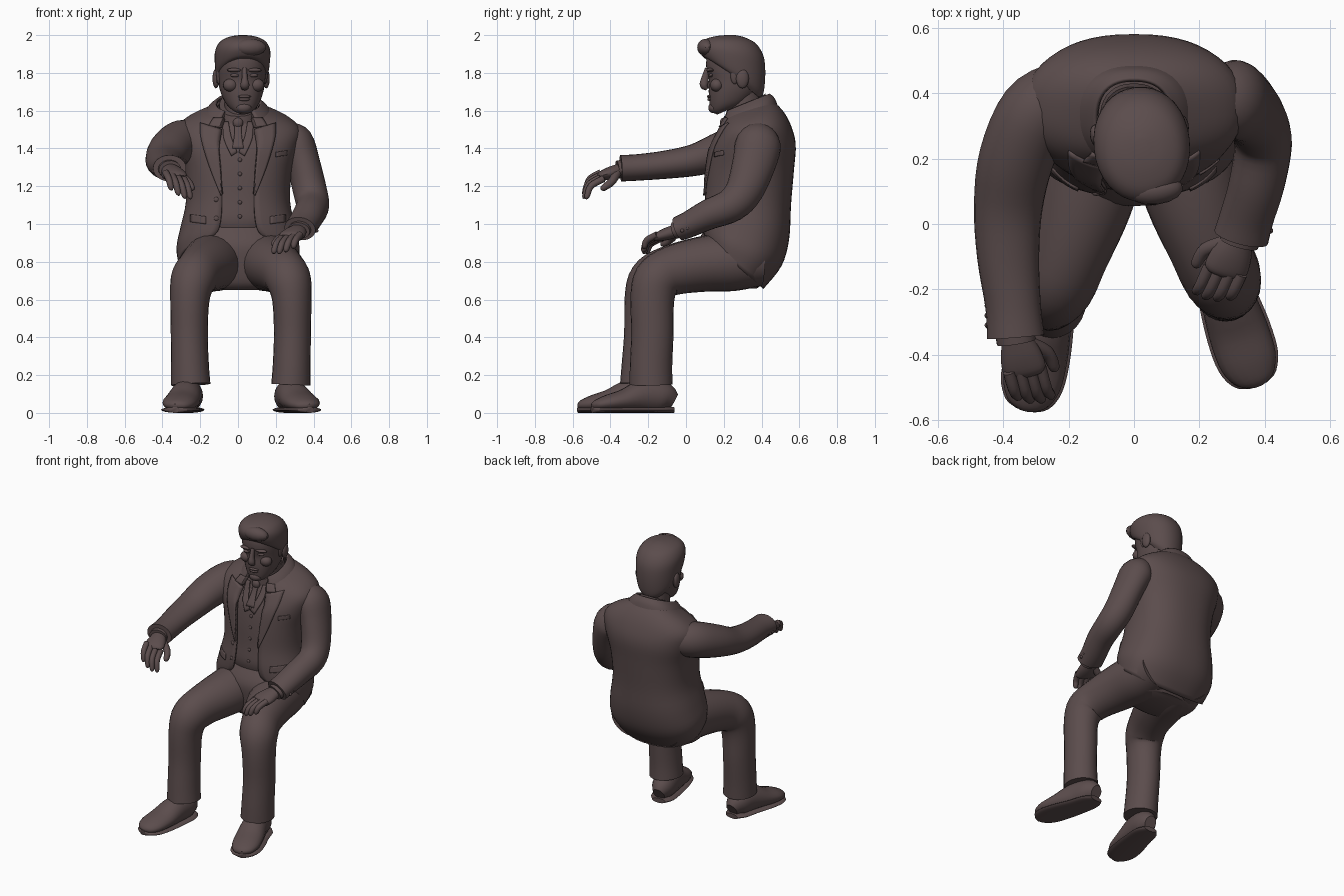
import bpy, bmesh, math
from mathutils import Vector, Matrix
from mathutils.bvhtree import BVHTree

cube = bpy.data.objects.get("Cube")
if cube:
    bpy.data.objects.remove(cube)

cloth = bpy.data.materials.new("dark_umber")
cloth.use_nodes = True
cloth.diffuse_color = (.105, .073, .073, 1)
shader = cloth.node_tree.nodes["Principled BSDF"]
shader.inputs["Base Color"].default_value = cloth.diffuse_color
shader.inputs["Roughness"].default_value = .8
parts = []


def finish(name, bm, thickness=0):
    bmesh.ops.recalc_face_normals(bm, faces=bm.faces)
    mesh = bpy.data.meshes.new(name)
    bm.to_mesh(mesh)
    bm.free()
    mesh.materials.append(cloth)
    obj = bpy.data.objects.new(name, mesh)
    bpy.context.collection.objects.link(obj)
    if thickness:
        solid = obj.modifiers.new("thickness", "SOLIDIFY")
        solid.thickness = thickness
        solid.offset = 0
    parts.append(obj)
    return obj


def dense(rows, steps=4):
    """Smoothly interpolate between rows of numbers."""
    out = []
    last = len(rows) - 1
    for i in range(last):
        a, b, c, d = rows[max(i - 1, 0)], rows[i], rows[i + 1], rows[min(i + 2, last)]
        for s in range(steps):
            t = s / steps
            out.append([q + t / 2 * (r - p + t * (2*p - 5*q + 4*r - u + t * (3*(q - r) + u - p)))
                        for p, q, r, u in zip(a, b, c, d)])
    return out + [list(rows[-1])]


def skin(name, rings, closed=True, thickness=0):
    bm = bmesh.new()
    loops = [[bm.verts.new(p) for p in ring] for ring in rings]
    n = len(loops[0])
    for low, high in zip(loops, loops[1:]):
        for i in range(n if closed else n - 1):
            j = (i + 1) % n
            bm.faces.new((low[i], low[j], high[j], high[i]))
    if closed:
        bm.faces.new(loops[0])
        bm.faces.new(loops[-1])
    return finish(name, bm, thickness)


def bend(value, power):
    return math.copysign(abs(value) ** power, value)


def loft(name, rows, cx=0, power=.85, n=36, thickness=0):
    """Rows: front z, back z, half width, front y, back y, optional front gap."""
    gap = len(rows[0]) > 5
    rings = []
    for row in dense(rows):
        zf, zb, rx, yf, yb = row[:5]
        start = math.asin(min(1, (max(row[5], 0) / rx) ** (1 / power))) if gap else 0
        ring = []
        for i in range(n):
            a = start + (2 * math.pi - 2 * start) * i / (n - 1 if gap else n)
            s, c = bend(math.sin(a), power), bend(math.cos(a), power)
            ring.append((cx + rx * s, (yf + yb) / 2 - (yb - yf) / 2 * c,
                         (zf + zb) / 2 + (zf - zb) / 2 * c))
        rings.append(ring)
    return skin(name, rings, not gap, thickness)


def limb(name, rows, n=18, floor=None):
    """Rows: x, y, z, sideways radius, other radius."""
    rows = dense(rows)
    rings = []
    for i, row in enumerate(rows):
        ahead, behind = rows[min(i + 1, len(rows) - 1)], rows[max(i - 1, 0)]
        tangent = (Vector(ahead[:3]) - Vector(behind[:3])).normalized()
        side = Vector((1, 0, 0))
        side = (side - tangent * side.dot(tangent)).normalized()
        up = tangent.cross(side)
        ring = []
        for k in range(n):
            a = 2 * math.pi * k / n
            p = Vector(row[:3]) + side * row[3] * math.cos(a) + up * row[4] * math.sin(a)
            if floor is not None:
                p.z = max(p.z, floor)
            ring.append(p)
        rings.append(ring)
    return skin(name, rings)


def ball(name, place, size):
    bm = bmesh.new()
    bmesh.ops.create_uvsphere(bm, u_segments=14, v_segments=10, radius=1,
                              matrix=Matrix.Translation(place) @ Matrix.Diagonal((*size, 1)))
    return finish(name, bm)


# Torso: waistcoat inside an open jacket
core = loft("waistcoat", [
    (.97, .95, .2, .11, .46), (1.03, 1, .24, .1, .5), (1.14, 1.1, .235, .112, .52),
    (1.28, 1.28, .245, .122, .54), (1.4, 1.42, .25, .142, .54),
    (1.48, 1.52, .24, .182, .52), (1.55, 1.6, .12, .21, .45)])
jacket = loft("jacket", [
    (.93, .66, .305, .1, .405, .16), (.96, .78, .32, .09, .5, .11),
    (1.03, .92, .3, .088, .54, .09), (1.14, 1.1, .27, .1, .55, .085),
    (1.28, 1.28, .28, .11, .565, .09), (1.4, 1.42, .315, .13, .575, .1),
    (1.48, 1.52, .325, .17, .55, .1), (1.53, 1.6, .25, .195, .505, .09),
    (1.57, 1.66, .11, .21, .44, .07)], n=49, thickness=.012)
loft("jacket_collar", [(1.52, 1.62, .18, .18, .48, .1), (1.56, 1.66, .15, .195, .465, .085),
                       (1.59, 1.685, .115, .205, .44, .07)], thickness=.014)
loft("shirt_collar", [(1.53, 1.64, .105, .2, .43), (1.57, 1.69, .098, .2, .42)])
loft("trouser_seat", [
    (.65, .66, .19, .12, .38), (.69, .7, .26, .08, .41), (.8, .8, .29, .06, .47),
    (.9, .9, .28, .06, .5), (1, 1, .22, .12, .5)])

trees = []
for source in (core, jacket):
    bm = bmesh.new()
    bm.from_mesh(source.data)
    trees.append(BVHTree.FromBMesh(bm))
    bm.free()


def front_y(x, z):
    hits = [t.ray_cast(Vector((x, -1, z)), Vector((0, 1, 0)))[0] for t in trees]
    return min([h.y for h in hits if h] or [.25])


def strip(name, inner, outer, sign=1, lift=.01):
    """Thin cloth plate laid on the chest between two (x, z) edges."""
    rings = []
    for a, b in zip(dense(inner), dense(outer)):
        ring = []
        for k in range(6):
            x, z = (p + (q - p) * k / 5 for p, q in zip(a, b))
            ring.append((sign * x, front_y(sign * x, z) - lift, z))
        rings.append(ring)
    skin(name, rings, False, .009)


# Lapels, waistcoat edges, pockets, tie and buttons
for side, sign in (("left", 1), ("right", -1)):
    strip(side + "_lapel", [(.085, 1.5), (.1, 1.4), (.092, 1.28), (.084, 1.16)],
          [(.2, 1.535), (.195, 1.45), (.15, 1.3), (.09, 1.15)], sign, .013)
    strip(side + "_collar_leaf", [(.07, 1.56), (.085, 1.51)], [(.13, 1.56), (.155, 1.52)], sign, .015)
    strip(side + "_waistcoat_edge", [(.05, 1.54), (.035, 1.46), (.004, 1.38)],
          [(.08, 1.54), (.075, 1.45), (.035, 1.36)], sign, .006)
    strip(side + "_pocket_flap", [(.17, 1.04), (.17, 1)], [(.25, 1.05), (.25, 1.01)], sign)
strip("chest_pocket", [(.2, 1.38), (.2, 1.355)], [(.26, 1.39), (.26, 1.365)])
strip("tie", [(-.02, 1.53), (-.018, 1.48), (-.03, 1.4)], [(.02, 1.53), (.018, 1.48), (.03, 1.4)], 1, .008)
ball("tie_knot", (0, front_y(0, 1.53) - .005, 1.535), (.028, .018, .028))
for i in range(5):
    z = 1.04 + i * .075
    ball("waistcoat_button", (.01, front_y(.01, z), z), (.011, .007, .011))
for z in (1.03, 1.13):
    ball("jacket_button", (-.115, front_y(-.115, z) - .006, z), (.013, .007, .013))

# Trouser legs and shoes
leg = [(.13, .4, .8, .15, .13), (.15, .25, .8, .165, .155), (.185, .08, .785, .15, .145),
       (.235, -.08, .75, .125, .13), (.268, -.155, .7, .12, .125), (.285, -.178, .6, .104, .116),
       (.288, -.178, .42, .098, .112), (.284, -.185, .25, .1, .112), (.28, -.185, .15, .104, .114)]
shoe = [(.255, -.065, .06, .04, .045), (.262, -.12, .085, .072, .08), (.285, -.22, .09, .082, .088),
        (.32, -.33, .065, .092, .06), (.35, -.42, .05, .088, .044),
        (.372, -.475, .04, .06, .028), (.38, -.495, .035, .02, .012)]
leg_right = [(.03 - x, y - .05 * i / 8, z, a, b) for i, (x, y, z, a, b) in enumerate(leg)]
shoe_right = [(-.64 * x - .09, y - .075, z, a, b) for x, y, z, a, b in shoe]
for side, leg_rows, shoe_rows in (("left", leg, shoe), ("right", leg_right, shoe_right)):
    limb(side + "_trouser_leg", leg_rows, 24)
    limb(side + "_shoe", shoe_rows, floor=.01)
    limb(side + "_sole", [(x, y, .016, a + .008, .016) for x, y, z, a, b in shoe_rows])

# Sleeves with shirt cuffs
limb("right_sleeve", [
    (-.22, .4, 1.44, .1, .1), (-.3, .34, 1.435, .115, .115), (-.36, .2, 1.39, .115, .105),
    (-.385, .05, 1.34, .105, .085), (-.385, -.1, 1.315, .095, .075), (-.37, -.25, 1.3, .085, .07),
    (-.362, -.345, 1.295, .088, .07)], 24)
limb("left_sleeve", [
    (.25, .4, 1.48, .07, .08), (.3, .385, 1.43, .1, .12), (.345, .36, 1.32, .09, .115),
    (.38, .31, 1.18, .09, .1), (.395, .24, 1.1, .088, .09), (.375, .12, 1.05, .085, .08),
    (.345, .02, 1, .083, .07), (.328, -.04, .975, .085, .065)], 24)
limb("right_cuff", [(-.37, -.3, 1.297, .06, .05), (-.36, -.362, 1.288, .06, .048)])
limb("left_cuff", [(.34, 0, .985, .06, .05), (.322, -.06, .965, .06, .045)])
for i in range(3):
    ball("right_cuff_button", (-.448, -.31 + i * .03, 1.28), (.009, .01, .01))
    ball("left_cuff_button", (.416, -.02 + i * .03, .965 + i * .013), (.01, .01, .01))


def hand(side, wrist, knuckle, mid, tip, across):
    """Palm, four curled fingers and a thumb pointing along the across vector."""
    wrist, knuckle, mid, tip, across = map(Vector, (wrist, knuckle, mid, tip, across))
    across.normalize()
    middle = wrist.lerp(knuckle, .55)
    limb(side + "_palm", [(*wrist, .042, .034), (*middle, .062, .034),
                          (*knuckle, .066, .026), (*knuckle.lerp(mid, .25), .05, .014)])
    for i, size in enumerate((.8, .95, 1, .93)):
        shift = across * (i - 1.5) * .034
        a, b, c = (knuckle + (p - knuckle) * size + shift for p in (knuckle, mid, tip))
        limb(side + "_finger", [(*a, .019, .019), (*b, .018, .018),
                                (*b.lerp(c, .75), .015, .015), (*c, .005, .005)], 10)
    root = wrist.lerp(knuckle, .3) + across * .035
    bulge = middle + across * .08 + (tip - mid) * .3
    end = knuckle + across * .09 + (tip - mid) * .6
    limb(side + "_thumb", [(*root, .024, .024), (*bulge, .022, .022),
                           (*bulge.lerp(end, .8), .017, .017), (*end, .005, .005)], 10)


hand("right", (-.362, -.34, 1.29), (-.335, -.445, 1.255), (-.315, -.515, 1.215),
     (-.295, -.545, 1.14), (.9, .15, -.3))
hand("left", (.325, -.035, .97), (.28, -.14, .935), (.25, -.205, .9),
     (.232, -.23, .845), (-.9, .25, -.15))

# Head: skull, neck, hair and face, turned slightly to the left
first = len(parts)
mid_x = .018
loft("neck", [(1.5, 1.55, .09, .22, .41), (1.62, 1.64, .085, .215, .4), (1.74, 1.74, .09, .2, .39)], mid_x, 1)
loft("head", [
    (1.58, 1.61, .03, .165, .23), (1.595, 1.62, .06, .135, .28), (1.635, 1.65, .09, .125, .33),
    (1.7, 1.7, .113, .12, .375), (1.76, 1.76, .125, .122, .4), (1.82, 1.82, .13, .108, .41),
    (1.88, 1.88, .13, .11, .41), (1.95, 1.95, .1, .14, .36)], mid_x, .92)
loft("hair", [
    (1.88, 1.66, .112, .105, .395), (1.89, 1.7, .136, .085, .412), (1.925, 1.8, .146, .068, .42),
    (1.955, 1.89, .144, .075, .41), (1.98, 1.955, .118, .105, .37),
    (1.995, 1.988, .07, .16, .31), (2, 2, .02, .21, .26)], mid_x + .003, .95)
limb("nose", [(mid_x, .112, 1.825, .012, .012), (mid_x, .1, 1.77, .016, .02),
              (mid_x, .094, 1.735, .024, .022), (mid_x, .11, 1.715, .016, .01)])
ball("upper_lip", (mid_x, .122, 1.675), (.036, .012, .008))
ball("lower_lip", (mid_x, .124, 1.66), (.03, .012, .009))
ball("chin", (mid_x, .145, 1.615), (.042, .028, .028))
ball("fringe", (mid_x + .03, .1, 1.935), (.085, .045, .045))
for side, sign in (("left", 1), ("right", -1)):
    ball(side + "_ear", (mid_x + sign * .134, .285, 1.77), (.018, .034, .052))
    ball(side + "_brow", (mid_x + sign * .052, .122, 1.815), (.042, .02, .011))
    ball(side + "_eye", (mid_x + sign * .05, .126, 1.787), (.024, .012, .01))
    ball(side + "_cheek", (mid_x + sign * .07, .155, 1.735), (.04, .035, .035))
    ball(side + "_sideburn", (mid_x + sign * .122, .245, 1.8), (.015, .025, .06))
pivot = Matrix.Translation((mid_x, .27, 0))
turn = pivot @ Matrix.Rotation(math.radians(6), 4, "Z") @ pivot.inverted()
for obj in parts[first:]:
    obj.data.transform(turn)

# Smooth shading with crisp edges
bpy.ops.object.select_all(action="DESELECT")
for obj in parts:
    obj.select_set(True)
bpy.context.view_layer.objects.active = parts[0]
bpy.ops.object.shade_smooth_by_angle(angle=math.radians(40))
